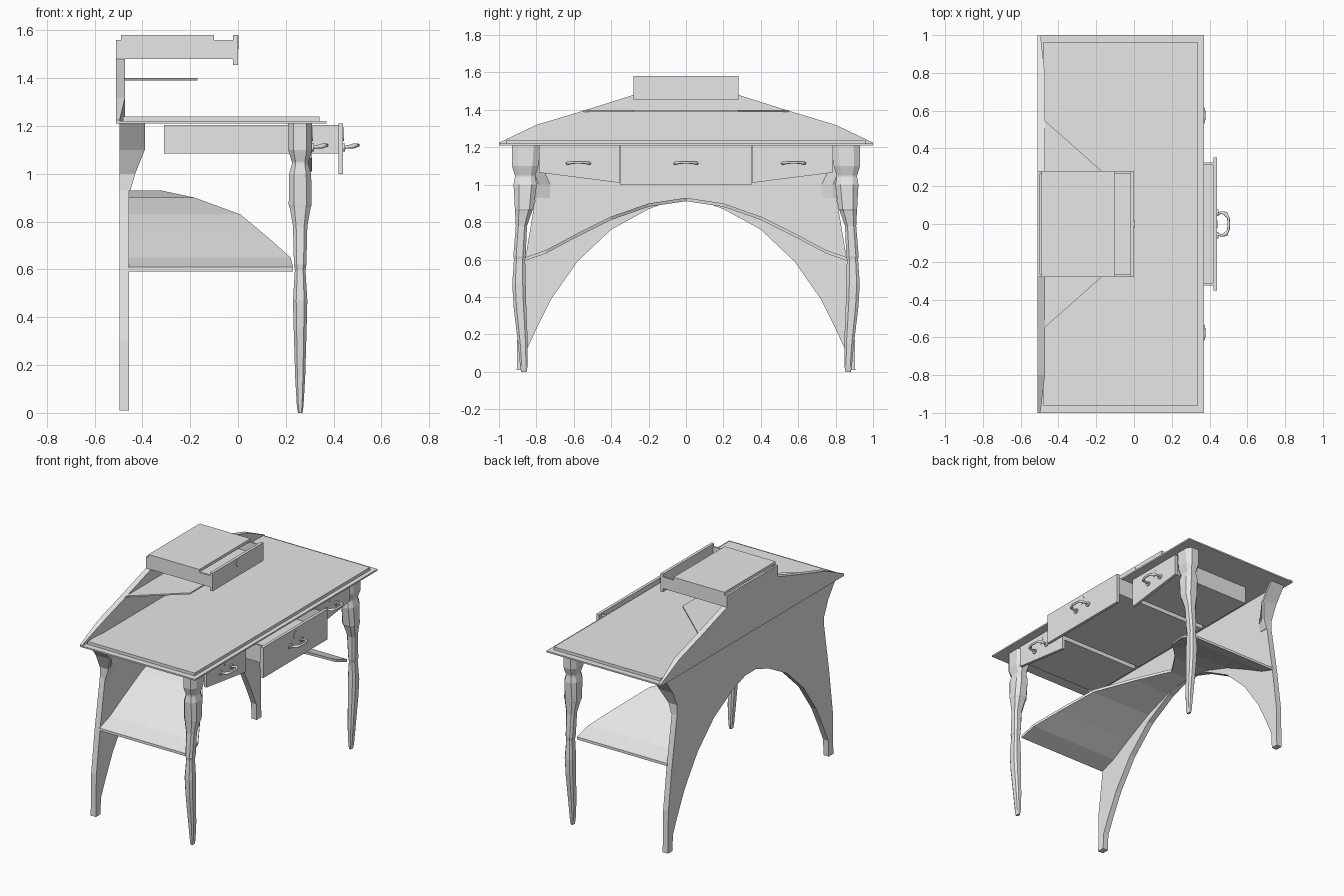
import bpy, bmesh, math
from mathutils import Vector

cube = bpy.data.objects.get("Cube")
if cube:
    bpy.data.objects.remove(cube, do_unlink=True)

mat = bpy.data.materials.new("plain_grey")
mat.use_nodes = True
grey = (0.8, 0.8, 0.8, 1)
mat.diffuse_color = grey
mat.node_tree.nodes["Principled BSDF"].inputs["Base Color"].default_value = grey


def finish(name, bm, smooth=False):
    bmesh.ops.recalc_face_normals(bm, faces=bm.faces)
    mesh = bpy.data.meshes.new(name)
    for f in bm.faces:
        f.smooth = smooth
    bm.to_mesh(mesh)
    bm.free()
    mesh.materials.append(mat)
    obj = bpy.data.objects.new(name, mesh)
    bpy.context.collection.objects.link(obj)
    return obj


def loft(name, rings, smooth=False):
    """Closed skin over rings of equal point count, capped at both ends."""
    bm = bmesh.new()
    loops = [[bm.verts.new(p) for p in ring] for ring in rings]
    n = len(loops[0])
    for a, b in zip(loops, loops[1:]):
        for i in range(n):
            j = (i + 1) % n
            bm.faces.new((a[i], a[j], b[j], b[i]))
    bm.faces.new(loops[0])
    bm.faces.new(loops[-1])
    return finish(name, bm, smooth)


def box(name, x, y, z):
    return loft(name, [[(x[0], y[0], h), (x[1], y[0], h), (x[1], y[1], h), (x[0], y[1], h)] for h in z])


def plate_x(name, outline, x0, x1):
    """Board in the y-z plane."""
    return loft(name, [[(x, y, z) for y, z in outline] for x in (x0, x1)])


def tray(name, x, y, z, t=0.012):
    """Open-topped drawer body."""
    box(name + "_bottom", x, y, (z[0], z[0] + t))
    box(name + "_side_a", x, (y[0], y[0] + t), z)
    box(name + "_side_b", x, (y[1] - t, y[1]), z)
    box(name + "_back", (x[0], x[0] + t), y, z)


def both(right):
    """Full outline from its +y half."""
    return right + [(-y, z) for y, z in reversed(right)]


def disc(name, x, y, z, ry, rz, depth, sides=16):
    ring = [(math.cos(k * math.tau / sides), math.sin(k * math.tau / sides)) for k in range(sides)]
    loft(name, [[(h, y + ry * c, z + rz * s) for c, s in ring] for h in (x, x + depth)])


def handle(name, x, y, z):
    """Bail pull on two round mounts."""
    path = [(0, -.055), (.025, -.06), (.045, -.055), (.06, -.03), (.062, 0)]
    path += [(d, -w) for d, w in reversed(path[:-1])]
    rings = []
    for i, (d, w) in enumerate(path):
        a, b = path[max(i - 1, 0)], path[min(i + 1, len(path) - 1)]
        t = Vector((b[0] - a[0], b[1] - a[1], 0)).normalized()
        side = Vector((-t.y, t.x, 0))
        c = Vector((x + d, y + w, z + d * 0.15))
        r = 0.011 if d == .045 else 0.007
        rings.append([c + r * (side * math.cos(k * math.pi / 4) + Vector((0, 0, math.sin(k * math.pi / 4))))
                      for k in range(8)])
    loft(name, rings, True)
    for s in (-1, 1):
        disc(name + "_mount", x, y + s * .06, z, .018, .016, .008, 12)


# Table top with stepped edge
box("table_top_rim", (-.51, .37), (-1, 1), (1.21, 1.22))
box("table_top_panel", (-.48, .34), (-.96, .96), (1.22, 1.24))

# Raised back board, thinning toward its ends
half = [(1, 1.225), (.8, 1.32), (.55, 1.395), (.28, 1.48)]
rings = []
for y, z in both(half):
    front = -.495 if abs(y) == 1 else -.472
    rings.append([(-.51, y, 1.215), (front, y, 1.215), (front, y, z), (-.51, y, z)])
loft("raised_back_board", rings)

# Small shelf under the upper drawer
plan = [(-.475, -.55), (-.17, -.28), (-.17, .28), (-.475, .55)]
loft("upper_shelf", [[(x, y, z) for x, y in plan] for z in (1.39, 1.4)])

# Upper drawer and lid
tray("upper_drawer", (-.51, -.02), (-.28, .28), (1.48, 1.56))
box("upper_drawer_front", (-.02, 0), (-.28, .28), (1.455, 1.58))
box("upper_lid", (-.49, -.1), (-.28, .28), (1.56, 1.58))
disc("upper_keyhole_plate", 0, 0, 1.55, .02, .028, .003)

# Rear panel with waisted sides and arched opening
outer = [(.93, 1.21), (.85, 1.1), (.805, 1.0), (.805, .93), (.86, .6), (.9, .3), (.905, .01)]
arch = [(.855, .01), (.85, .12), (.8, .23), (.72, .39), (.58, .59), (.4, .76), (.2, .87), (.06, .92)]
plate_x("rear_panel", both(outer + arch), -.495, -.455)

# Flared brackets at the upper corners of the rear panel
flare = [(.93, 1.21, -.39), (.85, 1.1, -.39), (.805, 1.0, -.43), (.805, .93, -.45)]
for s, side in ((-1, "right"), (1, "left")):
    loft(side + "_corner_bracket", [[(-.456, s * y, z), (x, s * y, z), (x, s * (y - .02), z),
                                     (-.456, s * (y - .08), z)] for y, z, x in flare])

# Vaulted lower shelf, cut back toward the middle
vault = [(.865, .61, .23), (.75, .65, .22), (.6, .73, .13), (.4, .83, .01), (.2, .9, -.18), (0, .93, -.32)]
vault += [(-y, z, x) for y, z, x in reversed(vault[:-1])]
loft("vaulted_shelf", [[(-.46, y, z), (x, y, z), (x, y, z - .018), (-.46, y, z - .018)] for y, z, x in vault])

# Turned front legs: height, half depth, centre, half width
sections = [(1.21, .05, .855, .075), (1.1, .05, .86, .07), (1.05, .035, .86, .055), (1.04, .035, .86, .055),
            (1.0, .046, .86, .062), (.87, .048, .865, .05), (.86, .044, .868, .046), (.78, .03, .88, .03),
            (.62, .026, .89, .033), (.6, .022, .89, .03), (.47, .03, .893, .036), (.35, .027, .888, .034),
            (.15, .021, .872, .026), (.03, .014, .867, .02), (0, .009, .867, .015)]
octagon = [(1, .55), (.55, 1), (-.55, 1), (-1, .55), (-1, -.55), (-.55, -1), (.55, -1), (1, -.55)]
for s, side in ((-1, "right"), (1, "left")):
    loft(side + "_front_leg", [[(.26 + hx * a, s * cy + hy * b, z) for a, b in octagon]
                               for z, hx, cy, hy in sections])

# Side drawers with sloping lower edges
for s, side in ((-1, "right"), (1, "left")):
    tray(side + "_drawer", (-.31, .295), tuple(sorted((s * .36, s * .76))), (1.085, 1.205))
    plate_x(side + "_drawer_front", [(s * .355, 1.21), (s * .785, 1.21), (s * .785, 1.065), (s * .355, 1.01)],
            .29, .31)
    handle(side + "_drawer_handle", .31, s * .575, 1.11)
    disc(side + "_keyhole_plate", .31, s * .575, 1.165, .02, .028, .003)

# Centre drawer, pulled out
tray("centre_drawer", (-.31, .425), (-.325, .325), (1.085, 1.205))
box("centre_drawer_front", (.42, .44), (-.352, .352), (1.0, 1.21))
handle("centre_drawer_handle", .44, 0, 1.11)
disc("centre_keyhole_plate", .44, 0, 1.165, .02, .028, .003)
